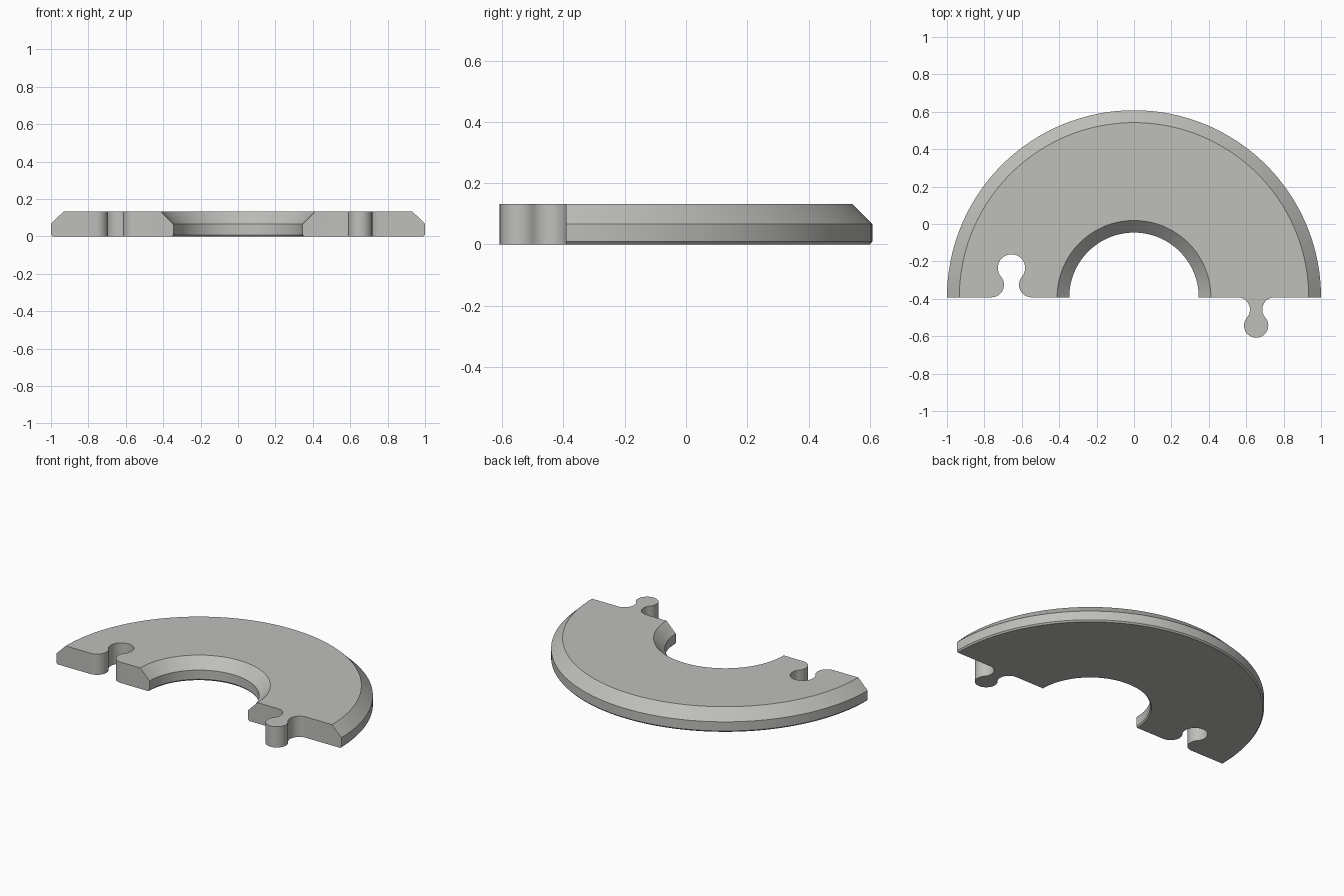
import bpy, bmesh, math

if "Cube" in bpy.data.objects:
    bpy.data.objects.remove(bpy.data.objects["Cube"])

H = 0.132          # thickness
CY = -0.392        # y of the straight split edge and arc centre
SEG = 96

grey = bpy.data.materials.new("light_grey")
grey.diffuse_color = (0.52, 0.52, 0.50, 1)
grey.use_nodes = True
grey.node_tree.nodes["Principled BSDF"].inputs["Base Color"].default_value = grey.diffuse_color


def make_object(name, bm):
    bmesh.ops.recalc_face_normals(bm, faces=bm.faces)
    mesh = bpy.data.meshes.new(name)
    bm.to_mesh(mesh)
    bm.free()
    mesh.materials.append(grey)
    ob = bpy.data.objects.new(name, mesh)
    bpy.context.collection.objects.link(ob)
    return ob


def half_ring(name, profile):
    """Sweep a closed (radius, z) profile through half a turn and cap the ends."""
    bm = bmesh.new()
    rings = []
    for i in range(SEG + 1):
        t = math.pi * i / SEG
        rings.append([bm.verts.new((r * math.cos(t), CY + r * math.sin(t), z))
                      for r, z in profile])
    n = len(profile)
    for a, b in zip(rings, rings[1:]):
        for k in range(n):
            bm.faces.new((a[k], a[(k + 1) % n], b[(k + 1) % n], b[k]))
    bm.faces.new(rings[0])
    bm.faces.new(rings[-1])
    return make_object(name, bm)


def arc(cx, cy, r, a0, a1, n):
    return [(cx + r * math.cos(a0 + (a1 - a0) * i / n),
             cy + r * math.sin(a0 + (a1 - a0) * i / n)) for i in range(n + 1)]


def keyhole(name, x, side, R, neck, h, z0, z1):
    """Puzzle-joint prism: round head of radius R, filleted neck, flared root."""
    b = 2 * (neck - h - R)
    c = neck ** 2 + h ** 2 - R ** 2
    r = (-b - math.sqrt(b * b - 4 * c)) / 2      # fillet tangent to edge and head
    a = neck + r
    t = math.atan2(h - r, a)
    fillet = arc(-a, r, r, -math.pi / 2, t, 16)
    head = arc(0, h, R, math.pi + t, -t, 32)
    pts = [(-a, -0.03)] + fillet + head[1:-1]
    pts += [(-u, v) for u, v in reversed(fillet)] + [(a, -0.03)]
    bm = bmesh.new()
    face = bm.faces.new([bm.verts.new((x + u, CY + side * v, z0)) for u, v in pts])
    out = bmesh.ops.extrude_face_region(bm, geom=[face])["geom"]
    bmesh.ops.translate(bm, vec=(0, 0, z1 - z0),
                        verts=[g for g in out if isinstance(g, bmesh.types.BMVert)])
    ob = make_object(name, bm)
    ob.hide_render = True
    return ob


def combine(target, tool, operation):
    mod = target.modifiers.new(operation.lower(), 'BOOLEAN')
    mod.object, mod.operation, mod.solver = tool, operation, 'EXACT'
    bpy.ops.object.modifier_apply(modifier=mod.name)
    bpy.data.objects.remove(tool, do_unlink=True)


# Half ring with wide top chamfers and fine bottom chamfers
ring = half_ring("half_ring", [
    (0.353, 0), (0.992, 0), (1.0, 0.009), (1.0, 0.067), (0.934, H),
    (0.411, H), (0.346, 0.067), (0.346, 0.009)])
bpy.context.view_layer.objects.active = ring
ring.select_set(True)

# Connecting tab on one end, matching socket on the other
combine(ring, keyhole("tab", 0.653, -1, 0.065, 0.033, 0.151, 0, H), 'UNION')
combine(ring, keyhole("socket_cutter", -0.655, 1, 0.073, 0.04, 0.157, -0.1, 0.3), 'DIFFERENCE')

bpy.ops.object.shade_smooth_by_angle(angle=math.radians(25))
